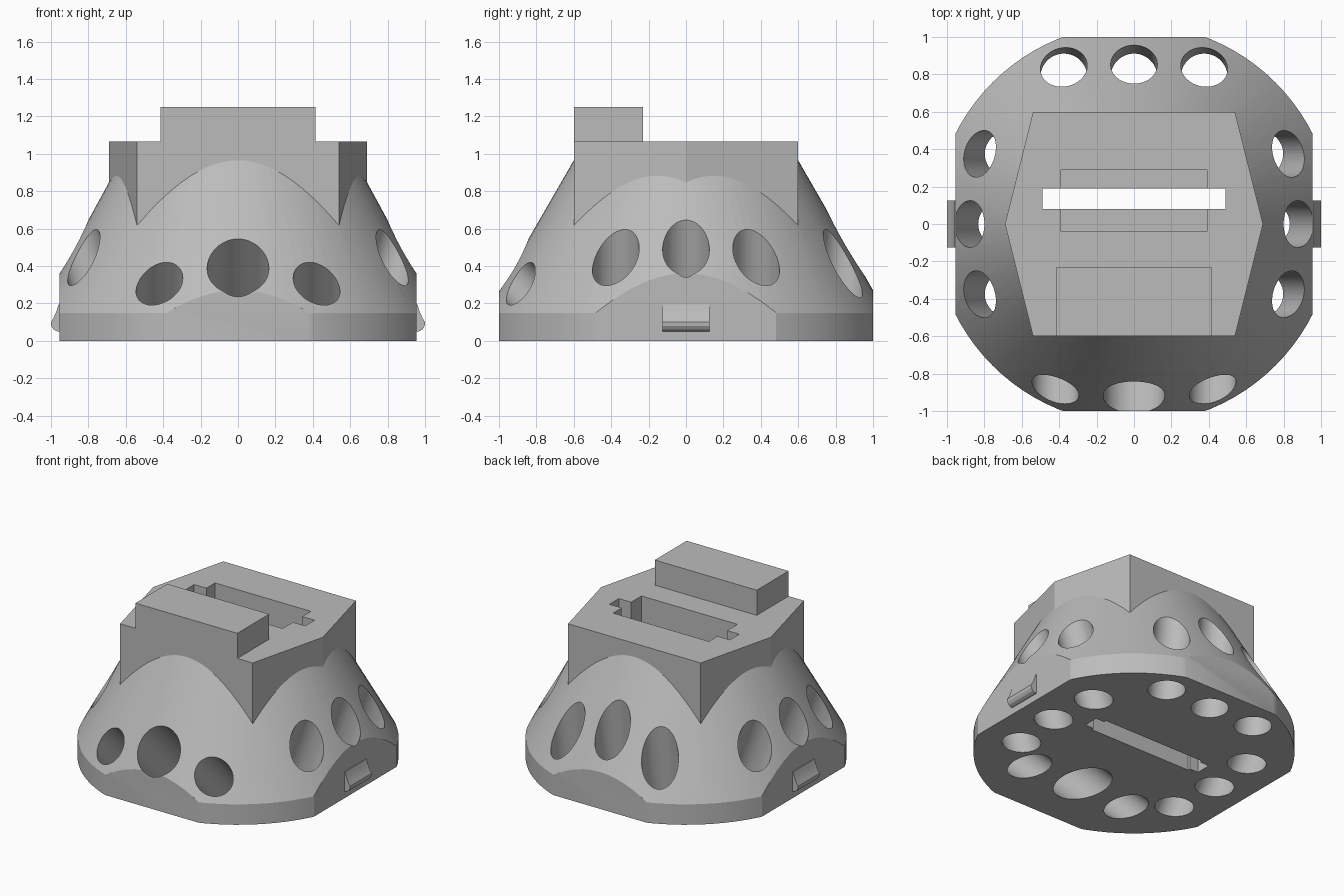
import bpy, bmesh, math
from mathutils import Vector

if "Cube" in bpy.data.objects:
    bpy.data.objects.remove(bpy.data.objects["Cube"], do_unlink=True)

grey = bpy.data.materials.new("plain grey")
grey.use_nodes = True
COLOUR = (0.5, 0.5, 0.5, 1)
grey.diffuse_color = COLOUR
grey.node_tree.nodes["Principled BSDF"].inputs["Base Color"].default_value = COLOUR


def loft(name, rings):
    """Closed solid through rings of equal point count."""
    bm = bmesh.new()
    loops = [[bm.verts.new(p) for p in ring] for ring in rings]
    n = len(loops[0])
    for a, b in zip(loops, loops[1:]):
        for i in range(n):
            j = (i + 1) % n
            bm.faces.new((a[i], a[j], b[j], b[i]))
    bm.faces.new(loops[0][::-1])
    bm.faces.new(loops[-1])
    bmesh.ops.recalc_face_normals(bm, faces=bm.faces)
    mesh = bpy.data.meshes.new(name)
    bm.to_mesh(mesh)
    bm.free()
    mesh.materials.append(grey)
    obj = bpy.data.objects.new(name, mesh)
    bpy.context.collection.objects.link(obj)
    return obj


def ellipse(rx, ry, z, n=96):
    return [(rx * math.cos(math.tau * i / n), ry * math.sin(math.tau * i / n), z) for i in range(n)]


def prism(name, outline, z0, z1):
    return loft(name, [[(x, y, z) for x, y in outline] for z in (z0, z1)])


def box(name, x0, x1, y0, y1, z0, z1):
    return prism(name, [(x0, y0), (x1, y0), (x1, y1), (x0, y1)], z0, z1)


def tube(name, foot, lean, radius):
    """Round cutter through a point on the floor, leaning by (dx, dy) per unit height."""
    axis = Vector((lean[0], lean[1], 1)).normalized()
    turn = Vector((0, 0, 1)).rotation_difference(axis)
    base = Vector((foot[0], foot[1], 0))
    ring = [Vector(p) for p in ellipse(radius, radius, 0, 48)]
    return loft(name, [[base + turn @ p + axis * t for p in ring] for t in (-0.5, 1.3)])


def combine(target, other, operation):
    mod = target.modifiers.new(operation, 'BOOLEAN')
    mod.operation = operation
    mod.solver = 'EXACT'
    mod.object = other
    bpy.context.view_layer.objects.active = target
    bpy.ops.object.modifier_apply(modifier=mod.name)
    bpy.data.objects.remove(other, do_unlink=True)


# Tapered round body, trimmed flat on four sides
body = loft("body", [ellipse(1.07, 1.07, 0), ellipse(1.07, 1.07, 0.15), ellipse(0.607, 0.58, 1.0)])
combine(body, box("trim", -0.955, 0.955, -1, 1, -0.2, 1.3), 'INTERSECT')

# Six-sided head and the raised front block
head = [(0.69, 0), (0.54, 0.6), (-0.54, 0.6), (-0.69, 0), (-0.54, -0.6), (0.54, -0.6)]
combine(body, prism("head", head, 0.4, 1.065), 'UNION')
combine(body, box("front_block", -0.415, 0.415, -0.6, -0.23, 0.9, 1.25), 'UNION')

# Through slot with wider pockets above and below
combine(body, box("slot", -0.49, 0.49, 0.08, 0.19, -0.2, 1.4), 'DIFFERENCE')
combine(body, box("top_pocket", -0.39, 0.39, -0.04, 0.29, 0.6, 1.4), 'DIFFERENCE')
combine(body, box("bottom_pocket", -0.42, 0.42, 0.06, 0.21, -0.2, 0.3), 'DIFFERENCE')

# Leaning holes: front, back and both sides
holes = [((0, -0.53), (0, -1), 0.165)]
for s in (-1, 1):
    holes.append(((s * 0.42, -0.58), (0, -1), 0.125))
for x in (-0.375, 0, 0.375):
    holes.append(((x, 0.785), (0, 0.13), 0.125))
for s in (-1, 1):
    for y, foot in ((-0.375, 0.665), (0, 0.7), (0.375, 0.665)):
        holes.append(((s * foot, y), (s * 0.36, 0), 0.125))
for foot, lean, radius in holes:
    combine(body, tube("hole", foot, lean, radius), 'DIFFERENCE')

# Small rounded catch on each side
profile = [(0.94, 0.05), (0.965, 0.05), (0.985, 0.06), (0.998, 0.08), (1.0, 0.1),
           (0.985, 0.125), (0.97, 0.16), (0.96, 0.195), (0.94, 0.195)]
catches = [loft(side + "_catch", [[(s * x, y, z) for x, z in profile] for y in (-0.125, 0.125)])
           for side, s in (("left", 1), ("right", -1))]

# Smooth the curves and keep the edges crisp
bpy.ops.object.select_all(action='DESELECT')
for obj in [body] + catches:
    obj.select_set(True)
bpy.context.view_layer.objects.active = body
bpy.ops.object.shade_smooth_by_angle(angle=math.radians(22))
